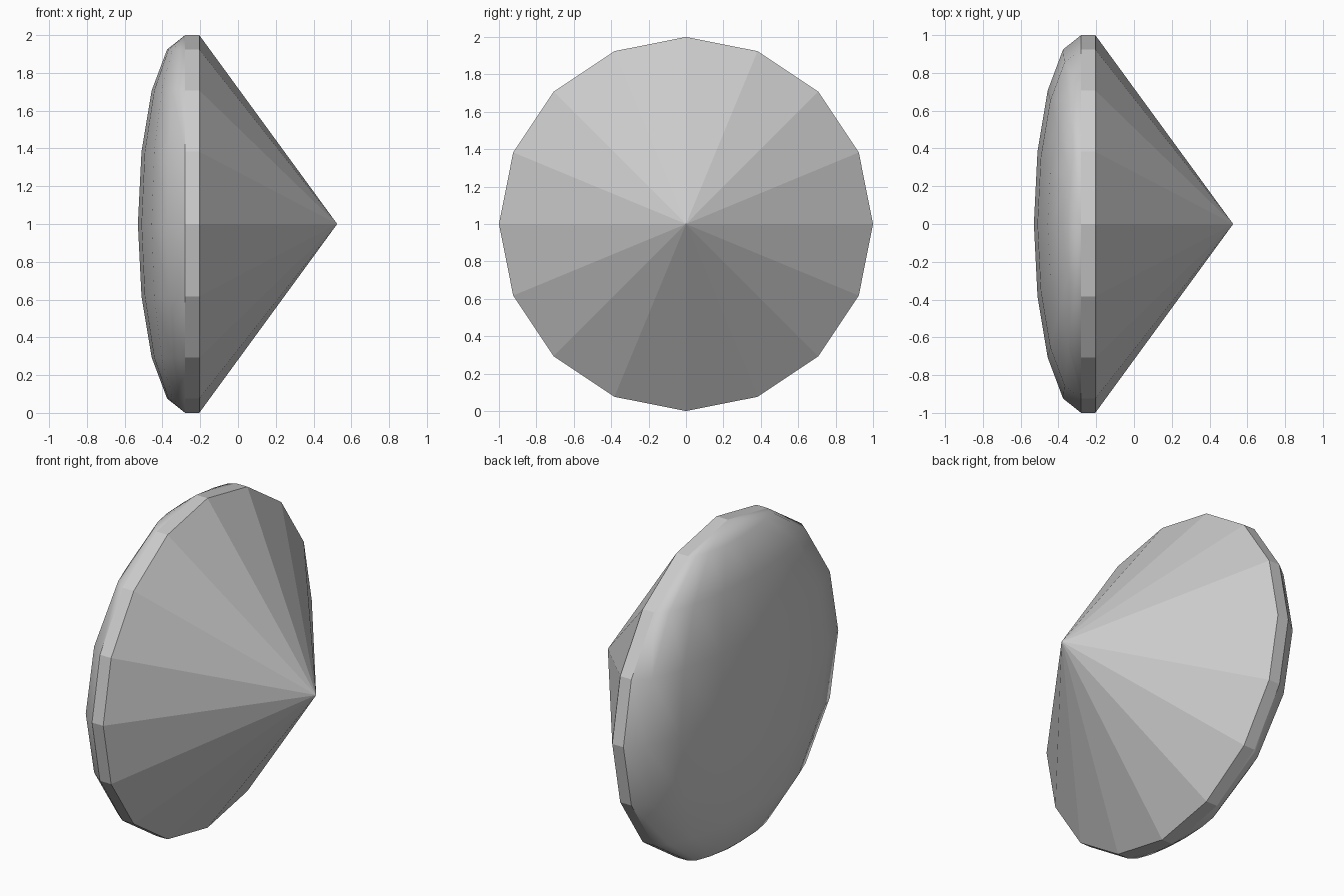
import bpy
from math import pi, radians

if "Cube" in bpy.data.objects:
    bpy.data.objects.remove(bpy.data.objects["Cube"])

SIDES = 16
RIM_X, BAND_X, TIP_X = -0.28, -0.205, 0.525

# Pointed cone facing +x
bpy.ops.mesh.primitive_cone_add(vertices=SIDES, radius1=1, radius2=0, depth=TIP_X - BAND_X,
                                end_fill_type='NOTHING', rotation=(0, pi / 2, 0),
                                location=((TIP_X + BAND_X) / 2, 0, 1))
bpy.context.object.name = "cone"

# Narrow flat-sided rim band
bpy.ops.mesh.primitive_cylinder_add(vertices=SIDES, radius=1, depth=BAND_X - RIM_X,
                                    end_fill_type='NOTHING', rotation=(0, pi / 2, 0),
                                    location=((RIM_X + BAND_X) / 2, 0, 1))
bpy.context.object.name = "rim_band"

# Shallow smooth dome: flattened sphere whose rear half hides inside the cone
bpy.ops.mesh.primitive_uv_sphere_add(segments=SIDES, ring_count=8, radius=1, location=(RIM_X, 0, 1))
dome = bpy.context.object
dome.name = "dome"
dome.scale = (0.25, 1, 1)
bpy.ops.object.transform_apply(location=False, rotation=False, scale=True)
bpy.ops.object.shade_smooth_by_angle(angle=radians(60))
